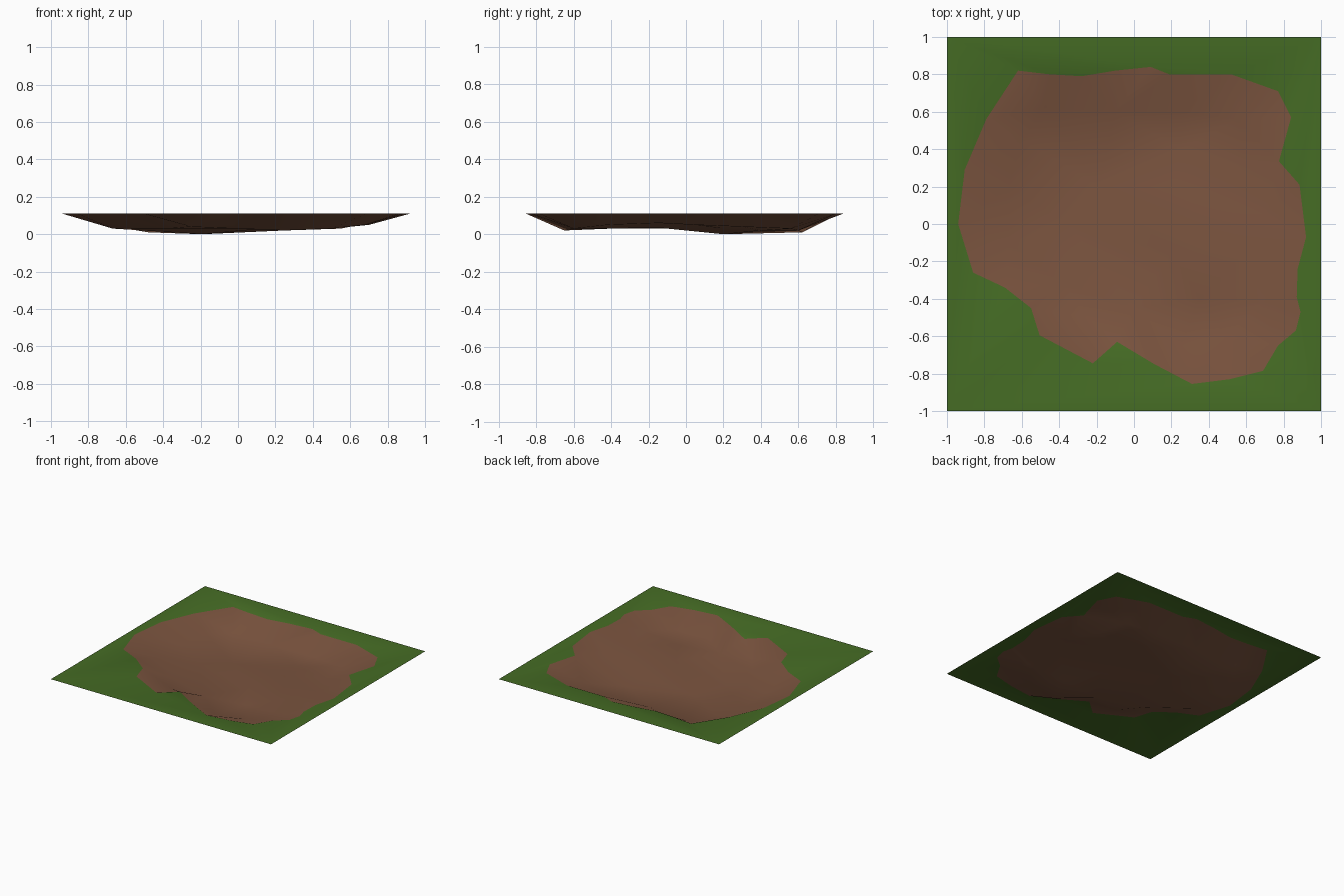
import bpy
from mathutils import Vector
from mathutils.geometry import delaunay_2d_cdt

if "Cube" in bpy.data.objects:
    bpy.data.objects.remove(bpy.data.objects["Cube"])

TOP = 0.11  # height of the grass sheet


def material(name, rgb):
    m = bpy.data.materials.new(name)
    m.diffuse_color = (*rgb, 1)
    m.use_nodes = True
    m.node_tree.nodes["Principled BSDF"].inputs["Base Color"].default_value = m.diffuse_color
    return m


# Irregular lip of the pit, all at grass height
rim = [(-.62, .82), (-.45, .80), (-.28, .79), (-.10, .82), (.09, .84), (.19, .80),
       (.52, .80), (.77, .71), (.84, .57), (.775, .335), (.885, .21), (.92, -.07),
       (.875, -.24), (.87, -.39), (.89, -.47), (.865, -.57), (.77, -.65), (.69, -.785),
       (.51, -.83), (.31, -.855), (.11, -.75), (-.09, -.63), (-.22, -.745), (-.505, -.595),
       (-.55, -.45), (-.69, -.34), (-.86, -.26), (-.94, 0), (-.905, .29), (-.79, .56)]

# Uneven earth floor: x, y, height
floor = [(-.48, .62, .01), (-.10, .60, .02), (.25, .60, .02), (.55, .56, .03),
         (.60, .30, .04), (.70, .05, .05), (.60, -.15, .06), (.68, -.42, .05),
         (.50, -.60, .03), (.25, -.65, .02), (.0, -.45, .03), (-.25, -.50, .04),
         (-.38, -.32, .03), (-.67, -.10, .03), (-.67, .20, .03), (-.60, .45, .03),
         (-.19, .20, .0), (.20, .20, .03), (.20, -.15, .035), (.35, -.40, .03),
         (-.35, 0, .03), (.25, .40, .02)]

corners = [(-1, -1), (1, -1), (1, 1), (-1, 1)]


def inside_rim(p):
    hit = False
    for (ax, ay), (bx, by) in zip(rim, rim[1:] + rim[:1]):
        if (ay > p.y) != (by > p.y) and p.x < ax + (p.y - ay) * (bx - ax) / (by - ay):
            hit = not hit
    return hit


# Triangulate the sheet, keeping the lip as a hard boundary
flat = [Vector(p[:2]) for p in rim + corners + floor]
heights = [TOP] * (len(rim) + 4) + [p[2] for p in floor]
n = len(rim)
edges = [(i, (i + 1) % n) for i in range(n)] + [(n + i, n + (i + 1) % 4) for i in range(4)]
verts, _, faces, origin, _, _ = delaunay_2d_cdt(flat, edges, [], 0, 1e-5)
points = [(v.x, v.y, heights[o[0]]) for v, o in zip(verts, origin)]

mesh = bpy.data.meshes.new("ground_with_pit")
mesh.from_pydata(points, [], faces)
mesh.materials.append(material("grass green", (0.06, 0.15, 0.018)))
mesh.materials.append(material("earth brown", (0.2, 0.09, 0.05)))

# Earth inside the lip, grass outside; smooth everywhere
for f in mesh.polygons:
    f.material_index = int(inside_rim(f.center))
    f.use_smooth = True
mesh.update()
if mesh.polygons[0].normal.z < 0:
    mesh.flip_normals()

ground = bpy.data.objects.new("ground_with_pit", mesh)
bpy.context.collection.objects.link(ground)
